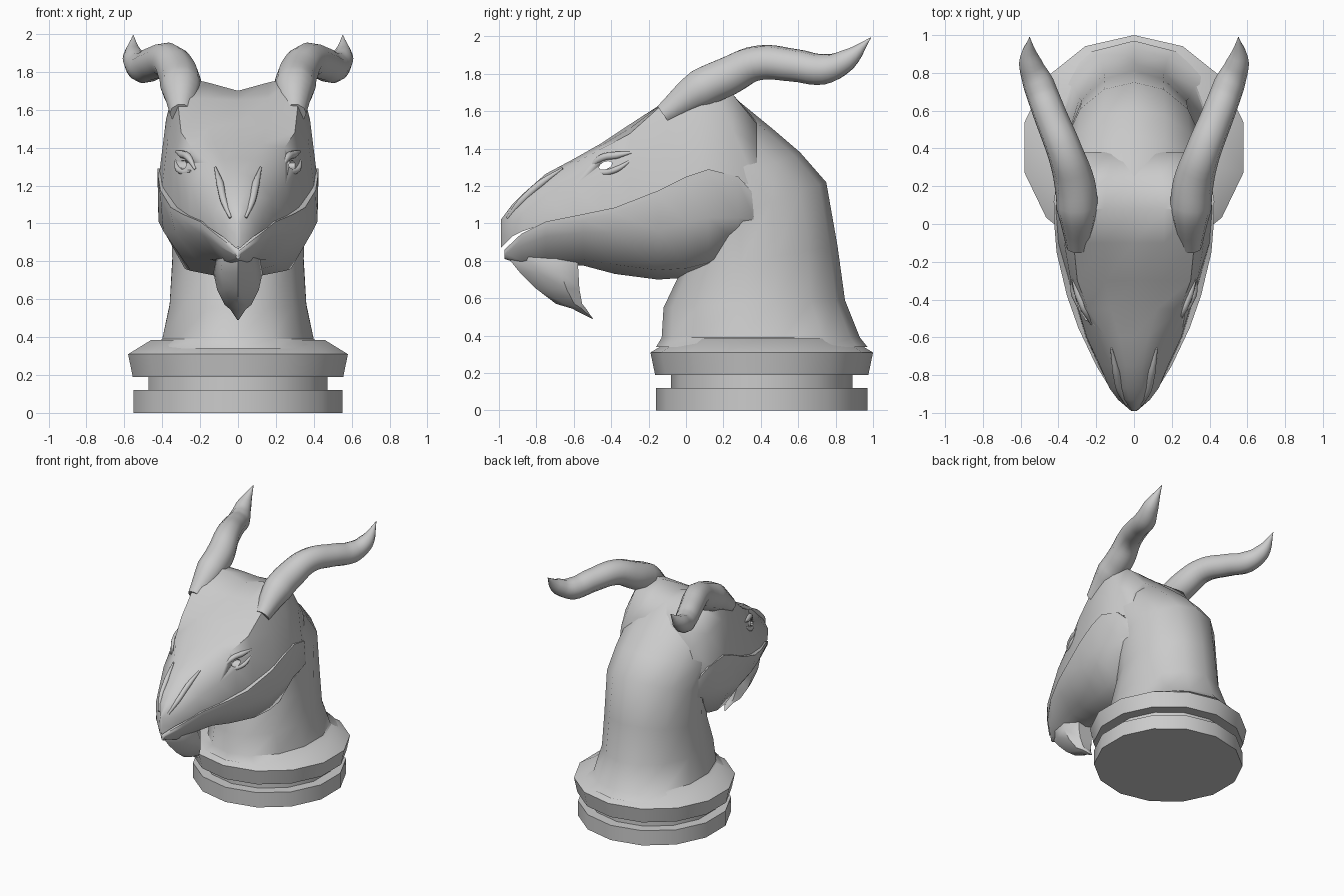
import bpy, bmesh, math

if "Cube" in bpy.data.objects:
    bpy.data.objects.remove(bpy.data.objects["Cube"])


def smooth(ob, angle=40):
    bpy.ops.object.select_all(action='DESELECT')
    ob.select_set(True)
    bpy.context.view_layer.objects.active = ob
    bpy.ops.object.shade_smooth_by_angle(angle=math.radians(angle))


def loft(name, rings, angle=40):
    """Skin closed rings of equal point count and cap both ends."""
    bm = bmesh.new()
    vs = [[bm.verts.new(p) for p in r] for r in rings]
    n = len(vs[0])
    for a, b in zip(vs, vs[1:]):
        for i in range(n):
            j = (i + 1) % n
            bm.faces.new((a[i], a[j], b[j], b[i]))
    bm.faces.new(vs[0])
    bm.faces.new(vs[-1])
    bmesh.ops.recalc_face_normals(bm, faces=bm.faces)
    me = bpy.data.meshes.new(name)
    bm.to_mesh(me)
    bm.free()
    ob = bpy.data.objects.new(name, me)
    bpy.context.collection.objects.link(ob)
    smooth(ob, angle)
    return ob


def oval(back, front, w, n=14):
    """Tilted oval ring spanning back and front (y, z) points."""
    ring = []
    for i in range(n):
        a = math.pi / 2 + 2 * math.pi * i / n
        t = (1 + math.sin(a)) / 2
        ring.append((w * math.cos(a), front[0] + (back[0] - front[0]) * t,
                     front[1] + (back[1] - front[1]) * t))
    return ring


def section(y, half):
    """Mirrored closed section; first and last half points lie on x = 0."""
    return [(x, y, z) for x, z in half] + [(-x, y, z) for x, z in half[-2:0:-1]]


def tube(name, pts, flip):
    """Smooth tapered tube through (x, y, z, radius) points."""
    cu = bpy.data.curves.new(name, 'CURVE')
    cu.dimensions = '3D'
    cu.bevel_depth = 1
    cu.bevel_resolution = 3
    cu.resolution_u = 5
    cu.use_fill_caps = True
    sp = cu.splines.new('BEZIER')
    sp.bezier_points.add(len(pts) - 1)
    for bp, (x, y, z, r) in zip(sp.bezier_points, pts):
        bp.co = (x * flip, y, z)
        bp.radius = r
        bp.handle_left_type = bp.handle_right_type = 'AUTO'
    ob = bpy.data.objects.new(name, cu)
    bpy.context.collection.objects.link(ob)
    bpy.ops.object.select_all(action='DESELECT')
    ob.select_set(True)
    bpy.context.view_layer.objects.active = ob
    bpy.ops.object.convert(target='MESH')
    smooth(bpy.context.object, 60)


# Turned base: foot, groove and flange
base = [(0.565, 0), (0.565, 0.12), (0.485, 0.12), (0.485, 0.19),
        (0.57, 0.19), (0.595, 0.31), (0.47, 0.385)]
loft("base", [oval((0.405 + r, z), (0.405 - r, z), r) for r, z in base])

# Neck, leaning forward at the top
neck = [((0.97, 0.34), (-0.16, 0.34), 0.51),
        ((0.93, 0.39), (-0.13, 0.39), 0.41),
        ((0.85, 0.59), (-0.12, 0.55), 0.37),
        ((0.81, 0.88), (-0.03, 0.74), 0.355),
        ((0.75, 1.22), (0.0, 0.95), 0.365),
        ((0.61, 1.38), (-0.08, 1.08), 0.375),
        ((0.47, 1.50), (-0.12, 1.18), 0.375),
        ((0.25, 1.68), (-0.08, 1.40), 0.33)]
loft("neck", [oval(*r) for r in neck])

# Skull: y, crown z, brow x z, cheek x z, upper lip x z
skull_rows = [(-0.99, 1.02, .01, 1.00, .015, .94, .01, .87),
              (-0.93, 1.10, .05, 1.08, .085, 1.00, .08, .93),
              (-0.87, 1.16, .075, 1.14, .13, 1.05, .125, .96),
              (-0.75, 1.265, .09, 1.24, .18, 1.13, .185, 1.00),
              (-0.60, 1.345, .15, 1.32, .25, 1.20, .255, 1.03),
              (-0.45, 1.43, .245, 1.40, .295, 1.27, .30, 1.055),
              (-0.30, 1.53, .30, 1.48, .335, 1.33, .345, 1.10),
              (-0.10, 1.65, .32, 1.66, .37, 1.45, .40, 1.20),
              (0.08, 1.70, .32, 1.78, .38, 1.55, .415, 1.27),
              (0.25, 1.68, .28, 1.69, .37, 1.50, .405, 1.23),
              (0.38, 1.55, .22, 1.53, .32, 1.42, .34, 1.20)]
skull = loft("skull", [section(y, [(0, t), (bx * .5, (t + bz) / 2 + .004), (bx, bz),
                                   (cx, cz), (lx, lz), (0, lz + .01)])
                       for y, t, bx, bz, cx, cz, lx, lz in skull_rows], 50)

# Eye openings, cut through the head
eye = []
for x in (-0.6, 0.6):
    eye.append([(x, -0.43 + .036 * math.cos(k * math.pi / 5),
                 1.31 + .021 * math.sin(k * math.pi / 5) + .01 * math.cos(k * math.pi / 5))
                for k in range(10)])
cutter = loft("eye_cutter", eye)
cutter.hide_render = True
bpy.context.view_layer.objects.active = skull
mod = skull.modifiers.new("eyes", 'BOOLEAN')
mod.operation = 'DIFFERENCE'
mod.object = cutter
mod.solver = 'EXACT'
bpy.ops.object.modifier_apply(modifier=mod.name)
bpy.data.objects.remove(cutter)

# Lower jaw: y, lip x z, cheek x z, underside x z, bottom z
jaw_rows = [(-0.97, .01, .86, .012, .84, .01, .82, .81),
            (-0.88, .12, .945, .10, .88, .06, .80, .78),
            (-0.75, .20, 1.01, .175, .93, .10, .81, .775),
            (-0.55, .295, 1.05, .27, .95, .15, .81, .775),
            (-0.38, .355, 1.085, .33, .95, .20, .78, .73),
            (-0.15, .41, 1.175, .395, .96, .25, .75, .70),
            (0.0, .422, 1.25, .42, 1.01, .28, .76, .71),
            (0.12, .425, 1.29, .42, 1.03, .29, .79, .735),
            (0.28, .40, 1.25, .385, 1.03, .28, .89, .84),
            (0.37, .35, 1.15, .35, 1.02, .28, .97, .95)]
loft("jaw", [section(y, [(0, lz - .01), (lx, lz), (lx, lz - .03), (cx, cz), (ux, uz), (0, b)])
             for y, lx, lz, cx, cz, ux, uz, b in jaw_rows], 50)

# Chin beard: z, front y, back y, half width
beard = [(.87, -.955, -.60, .09), (.82, -.955, -.58, .115), (.74, -.89, -.575, .13),
         (.65, -.80, -.57, .11), (.57, -.695, -.555, .07), (.545, -.61, -.535, .04),
         (.49, -.503, -.497, .003)]
loft("chin_beard", [[(0, f, z), (w * .7, f * .7 + b * .3, z), (w, f * .3 + b * .7, z),
                     (w * .5, b, z), (-w * .5, b, z), (-w, f * .3 + b * .7, z),
                     (-w * .7, f * .7 + b * .3, z)] for z, f, b, w in beard], 50)

# Paired horns, eyelids and nostril ridges
paired = {
    "horn": [(.30, -.12, 1.58, .06), (.30, .08, 1.72, .11), (.315, .22, 1.785, .108),
             (.365, .38, 1.857, .095), (.445, .58, 1.845, .088), (.505, .74, 1.825, .083),
             (.55, .86, 1.875, .06), (.553, .99, 1.995, .001)],
    "upper_eyelid": [(.225, -.53, 1.285, .006), (.262, -.45, 1.35, .02),
                     (.295, -.37, 1.365, .02), (.325, -.29, 1.38, .006)],
    "lower_eyelid": [(.25, -.51, 1.275, .006), (.29, -.43, 1.272, .016),
                     (.318, -.37, 1.29, .016), (.33, -.29, 1.34, .005)],
    "nostril_ridge": [(.04, -.955, 1.03, .008), (.075, -.88, 1.12, .018),
                      (.095, -.78, 1.21, .02), (.12, -.66, 1.295, .006)],
}
for name, pts in paired.items():
    for side, flip in (("right", 1), ("left", -1)):
        tube(f"{name}_{side}", pts, flip)
